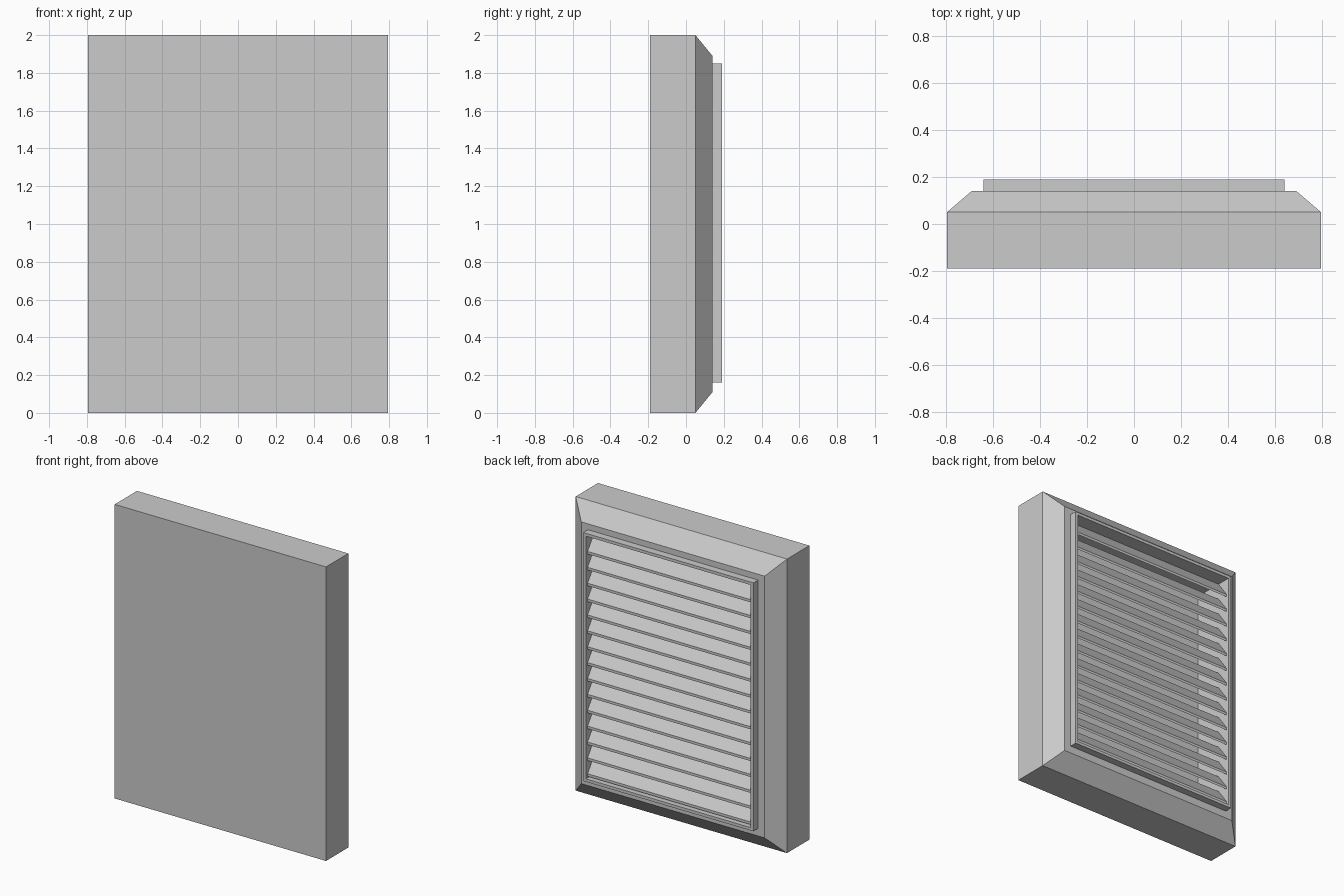
import bpy, bmesh

if "Cube" in bpy.data.objects:
    bpy.data.objects.remove(bpy.data.objects["Cube"])


def make(name, verts, faces):
    mesh = bpy.data.meshes.new(name)
    mesh.from_pydata(verts, [], faces)
    bm = bmesh.new()
    bm.from_mesh(mesh)
    bmesh.ops.recalc_face_normals(bm, faces=bm.faces)
    bm.to_mesh(mesh)
    bm.free()
    ob = bpy.data.objects.new(name, mesh)
    bpy.context.collection.objects.link(ob)
    return ob


def loft(name, rings, closed=False):
    """Rectangular rings (half width, z low, z high, y) joined in order."""
    verts, faces = [], []
    for w, lo, hi, y in rings:
        verts += [(-w, y, lo), (w, y, lo), (w, y, hi), (-w, y, hi)]
    n = len(rings)
    for r in range(n if closed else n - 1):
        a, b = r * 4, (r + 1) % n * 4
        for i in range(4):
            j = (i + 1) % 4
            faces.append((a + i, a + j, b + j, b + i))
    if not closed:
        faces += [(0, 1, 2, 3), tuple(range(n * 4 - 4, n * 4))]
    return make(name, verts, faces)


# Housing: closed front, chamfered back edge, recessed cavity
loft("housing", [
    (0.795, 0.0, 2.0, -0.19),
    (0.795, 0.0, 2.0, 0.05),
    (0.69, 0.11, 1.89, 0.14),
    (0.62, 0.18, 1.83, 0.14),
    (0.62, 0.18, 1.83, -0.11),
])

# Raised thin rim around the opening
loft("rim", [
    (0.64, 0.16, 1.85, 0.14),
    (0.64, 0.16, 1.85, 0.19),
    (0.62, 0.18, 1.83, 0.19),
    (0.62, 0.18, 1.83, 0.14),
], closed=True)

# Slanted louvre slats, outer edge low
COUNT, STEP = 15, 0.108
for k in range(COUNT):
    z = 0.19 + k * STEP
    prof = [(0.172, z), (0.172, z + 0.018), (0.092, z + 0.128), (0.08, z + 0.115)]
    if k == COUNT - 1:
        prof = [(y, min(h, 1.83)) for y, h in prof]
    verts = [(x, y, h) for x in (-0.62, 0.62) for y, h in prof]
    make(f"slat_{k + 1}", verts, [(0, 1, 2, 3), (4, 5, 6, 7)] +
         [(i, (i + 1) % 4, (i + 1) % 4 + 4, i + 4) for i in range(4)])
